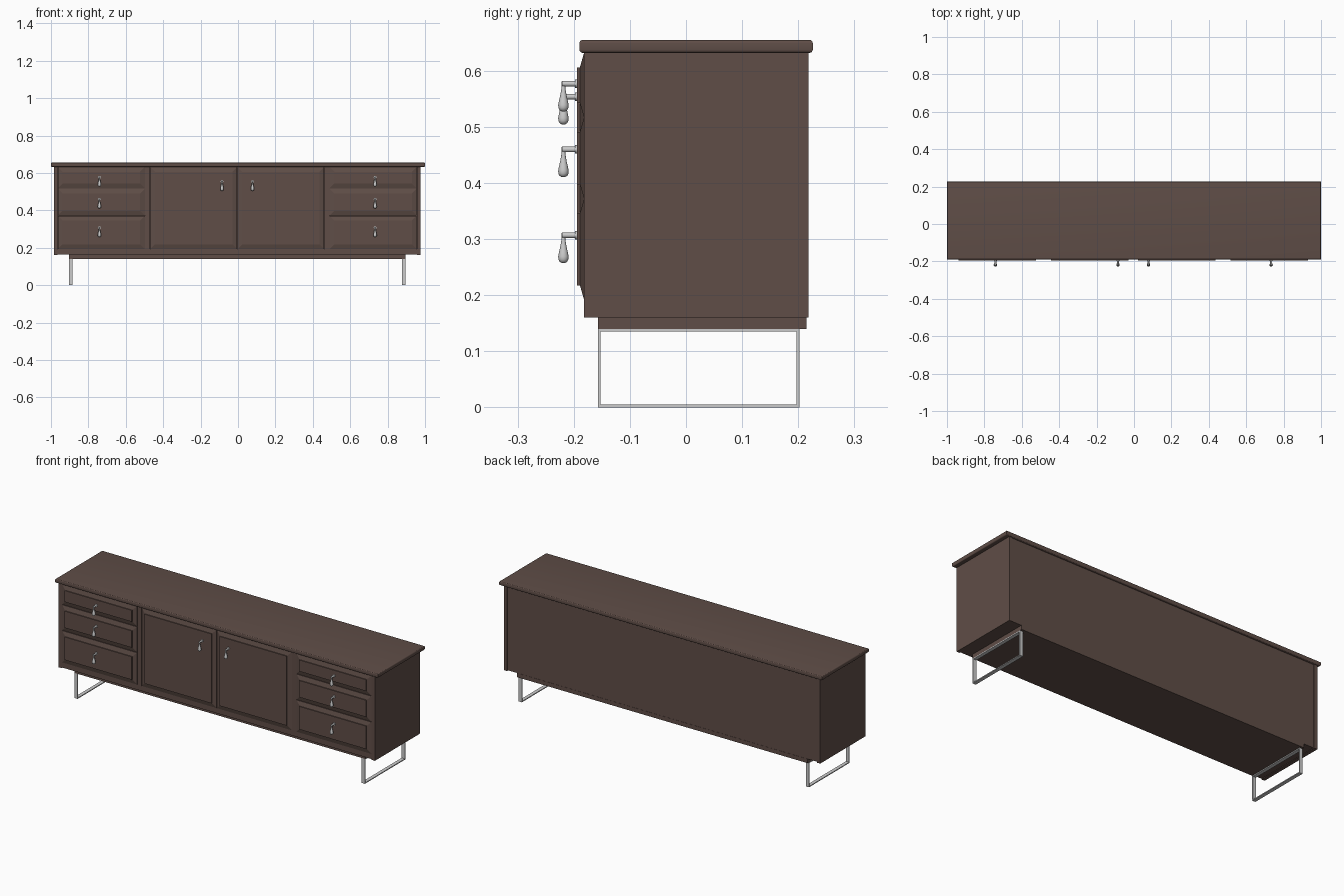
import bpy, bmesh, math
from mathutils import Matrix

if "Cube" in bpy.data.objects:
    bpy.data.objects.remove(bpy.data.objects["Cube"])

wood = bpy.data.materials.new("dark_wood")
wood.diffuse_color = (0.115, 0.075, 0.063, 1)
wood.use_nodes = True
wood.node_tree.nodes["Principled BSDF"].inputs["Base Color"].default_value = wood.diffuse_color


def finish(name, bm, mat=None):
    bmesh.ops.recalc_face_normals(bm, faces=bm.faces)
    me = bpy.data.meshes.new(name)
    bm.to_mesh(me)
    bm.free()
    ob = bpy.data.objects.new(name, me)
    bpy.context.collection.objects.link(ob)
    if mat:
        me.materials.append(mat)
    return ob


def box_bm(x, y, z):
    bm = bmesh.new()
    bmesh.ops.create_cube(bm, size=1)
    for v in bm.verts:
        v.co = [(a + b) / 2 + c * (b - a) for (a, b), c in zip((x, y, z), v.co)]
    return bm


def box(name, x, y, z, mat=wood):
    return finish(name, box_bm(x, y, z), mat)


def smooth(ob):
    bpy.ops.object.select_all(action='DESELECT')
    ob.select_set(True)
    bpy.context.view_layer.objects.active = ob
    bpy.ops.object.shade_smooth_by_angle(angle=math.radians(35))


# Top slab with rounded long edges
bm = box_bm((-1, 1), (-0.19, 0.226), (0.632, 0.655))
edges = [e for e in bm.edges if abs(e.verts[0].co.z - e.verts[1].co.z) < 1e-5]
bmesh.ops.bevel(bm, geom=edges, offset=0.006, segments=4, profile=0.5, affect='EDGES')
smooth(finish("top_slab", bm, wood))

# Carcass boards
CX = -0.004
for s, side in ((-1, "left"), (1, "right")):
    a, b = sorted((CX + s * 0.98, CX + s * 0.96))
    box(side + "_side_panel", (a, b), (-0.182, 0.218), (0.16, 0.632))
    a, b = sorted((CX + s * 0.493, CX + s * 0.466))
    box(side + "_divider", (a, b), (-0.182, 0.206), (0.193, 0.632))
box("back_panel", (CX - 0.96, CX + 0.96), (0.206, 0.2135), (0.163, 0.632))
box("bottom_board", (CX - 0.96, CX + 0.96), (-0.18, 0.206), (0.163, 0.193))
box("plinth", (CX - 0.9, CX + 0.9), (-0.157, 0.2145), (0.14, 0.163))


# Drawer or door front: sloped border, then a small step to a raised field
def front(name, x, z):
    bm = box_bm(x, (-0.182, -0.164), z)
    bm.normal_update()
    f = min(bm.faces, key=lambda f: f.calc_center_median().y)
    bmesh.ops.inset_region(bm, faces=[f], thickness=0.035)
    for v in f.verts:
        v.co.y = -0.189
    r = bmesh.ops.extrude_discrete_faces(bm, faces=[f])
    for v in r["faces"][0].verts:
        v.co.y = -0.194
    finish(name, bm, wood)


# Drop pull: rosette, stem and hanging teardrop
def lathe(bm, profile, mtx, n=16):
    rings = []
    for r, h in profile:
        rings.append([bm.verts.new(mtx @ Matrix.Rotation(2 * math.pi * i / n, 4, 'Z')
                      @ Matrix.Translation((r, 0, h)).translation) for i in range(n)])
    for a, b in zip(rings, rings[1:]):
        for i in range(n):
            j = (i + 1) % n
            bm.faces.new((a[i], a[j], b[j], b[i]))
    bm.faces.new(rings[0])
    bm.faces.new(rings[-1])


def pull(name, x, z):
    bm = bmesh.new()
    to_front = Matrix.Translation((x, -0.192, z)) @ Matrix.Rotation(math.pi / 2, 4, 'X')
    lathe(bm, [(0.0075, 0), (0.0075, 0.006), (0.005, 0.006), (0.005, 0.029)], to_front)
    drop = [(0.003, 0.004), (0.0035, -0.008), (0.0055, -0.02), (0.008, -0.031),
            (0.0093, -0.038), (0.009, -0.043), (0.007, -0.047), (0.003, -0.0495)]
    lathe(bm, drop, Matrix.Translation((x, -0.2185, z)))
    smooth(finish(name, bm))


rows = [("lower", 0.193, 0.371, 0.307), ("middle", 0.373, 0.516, 0.46), ("upper", 0.518, 0.631, 0.577)]
for s, side in ((-1, "left"), (1, "right")):
    a, b = sorted((CX + s * 0.494, CX + s * 0.959))
    for row, z0, z1, hz in rows:
        front(f"{side}_{row}_drawer", (a, b), (z0, z1))
        pull(f"{side}_{row}_drawer_pull", CX + s * 0.737, hz)
    a, b = sorted((CX + s * 0.001, CX + s * 0.465))
    front(side + "_door", (a, b), (0.193, 0.631))
    pull(side + "_door_pull", CX + s * 0.0815, 0.554)

    # Flat bar leg loop
    bm = bmesh.new()
    outer = [(-0.157, 0), (0.202, 0), (0.202, 0.14), (-0.157, 0.14)]
    inner = [(-0.152, 0.005), (0.197, 0.005), (0.197, 0.135), (-0.152, 0.135)]
    x0, x1 = sorted((CX + s * 0.9, CX + s * 0.88))
    o0, i0, o1, i1 = ([bm.verts.new((x, y, z)) for y, z in p]
                      for x in (x0, x1) for p in (outer, inner))
    for k in range(4):
        j = (k + 1) % 4
        for p, q in ((o0, i0), (i0, i1), (i1, o1), (o1, o0)):
            bm.faces.new((p[k], p[j], q[j], q[k]))
    finish(side + "_leg_frame", bm)
